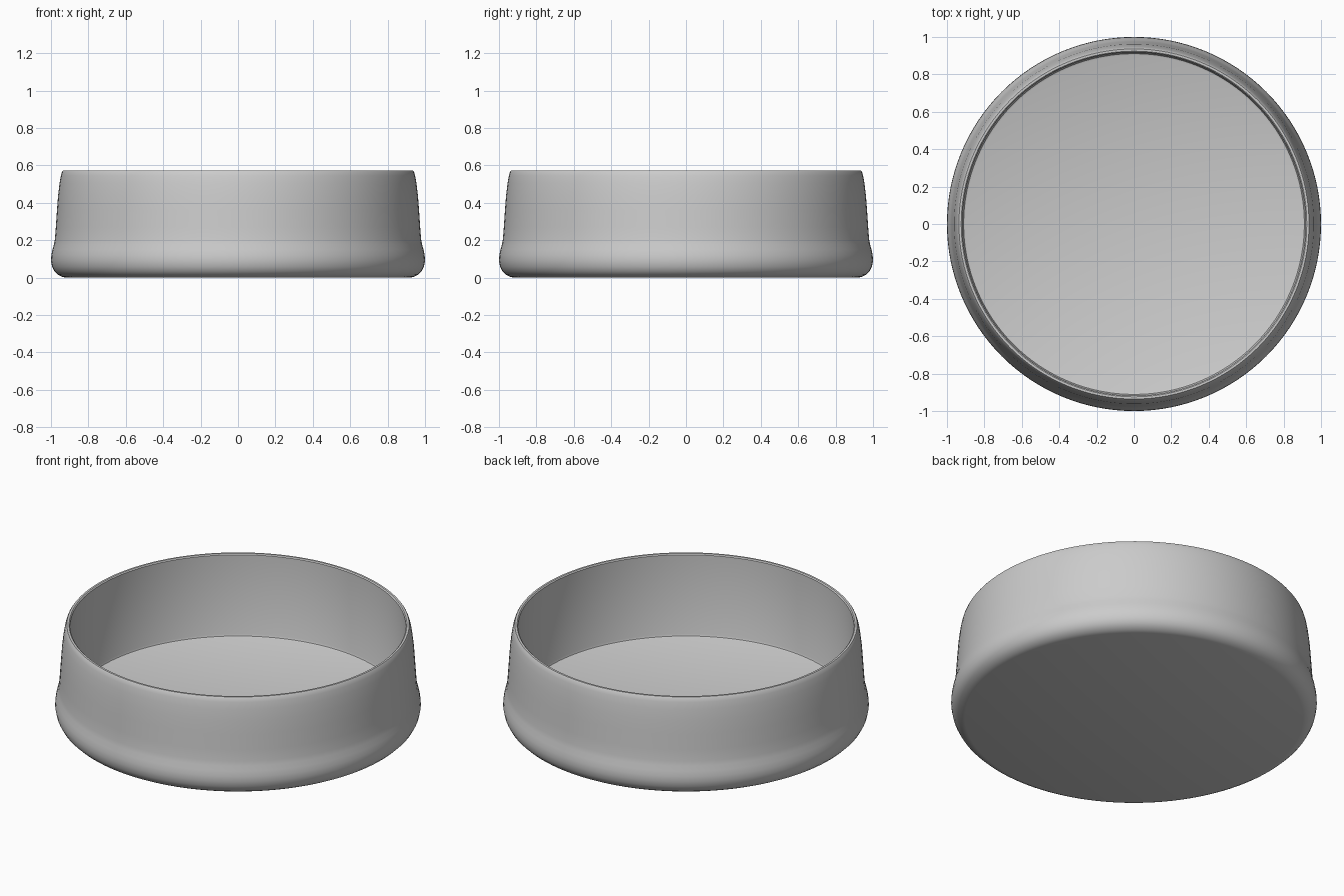
import bpy, bmesh, math

if "Cube" in bpy.data.objects:
    bpy.data.objects.remove(bpy.data.objects["Cube"])

SEGMENTS = 128

# Single grey finish
grey = bpy.data.materials.new("light_grey")
grey.diffuse_color = (0.6, 0.6, 0.6, 1.0)
grey.use_nodes = True
grey.node_tree.nodes["Principled BSDF"].inputs["Base Color"].default_value = grey.diffuse_color


def lathe(name, profile, sharp_angle):
    """Spin a closed (radius, height) profile around z."""
    bm = bmesh.new()
    verts = [bm.verts.new((r, 0, z)) for r, z in profile]
    edges = [bm.edges.new(pair) for pair in zip(verts, verts[1:])]
    bmesh.ops.spin(bm, geom=verts + edges, cent=(0, 0, 0), axis=(0, 0, 1),
                   angle=2 * math.pi, steps=SEGMENTS, use_duplicate=False)
    bmesh.ops.remove_doubles(bm, verts=bm.verts, dist=1e-4)
    bmesh.ops.recalc_face_normals(bm, faces=bm.faces)
    mesh = bpy.data.meshes.new(name)
    bm.to_mesh(mesh)
    bm.free()
    mesh.materials.append(grey)
    obj = bpy.data.objects.new(name, mesh)
    bpy.context.collection.objects.link(obj)
    bpy.context.view_layer.objects.active = obj
    obj.select_set(True)
    bpy.ops.object.shade_smooth_by_angle(angle=math.radians(sharp_angle))
    obj.select_set(False)
    return obj


# Underside and rounded, flared foot
foot = [(0, 0), (0.925, 0), (0.945, 0.006), (0.965, 0.017), (0.982, 0.034),
        (0.994, 0.058), (1.0, 0.09), (0.998, 0.12), (0.992, 0.15),
        (0.984, 0.178), (0.979, 0.205)]
# Slightly tapering outer wall with a soft shoulder
wall = [(0.974, 0.27), (0.968, 0.36), (0.962, 0.44), (0.954, 0.505),
        (0.947, 0.545), (0.941, 0.565)]
# Narrow rim, then inner wall and flat floor
rim = [(0.936, 0.572), (0.924, 0.572), (0.918, 0.566)]
inside = [(0.915, 0.09), (0.911, 0.079), (0.902, 0.075), (0, 0.075)]

lathe("round_dish", foot + wall + rim + inside, 35)
